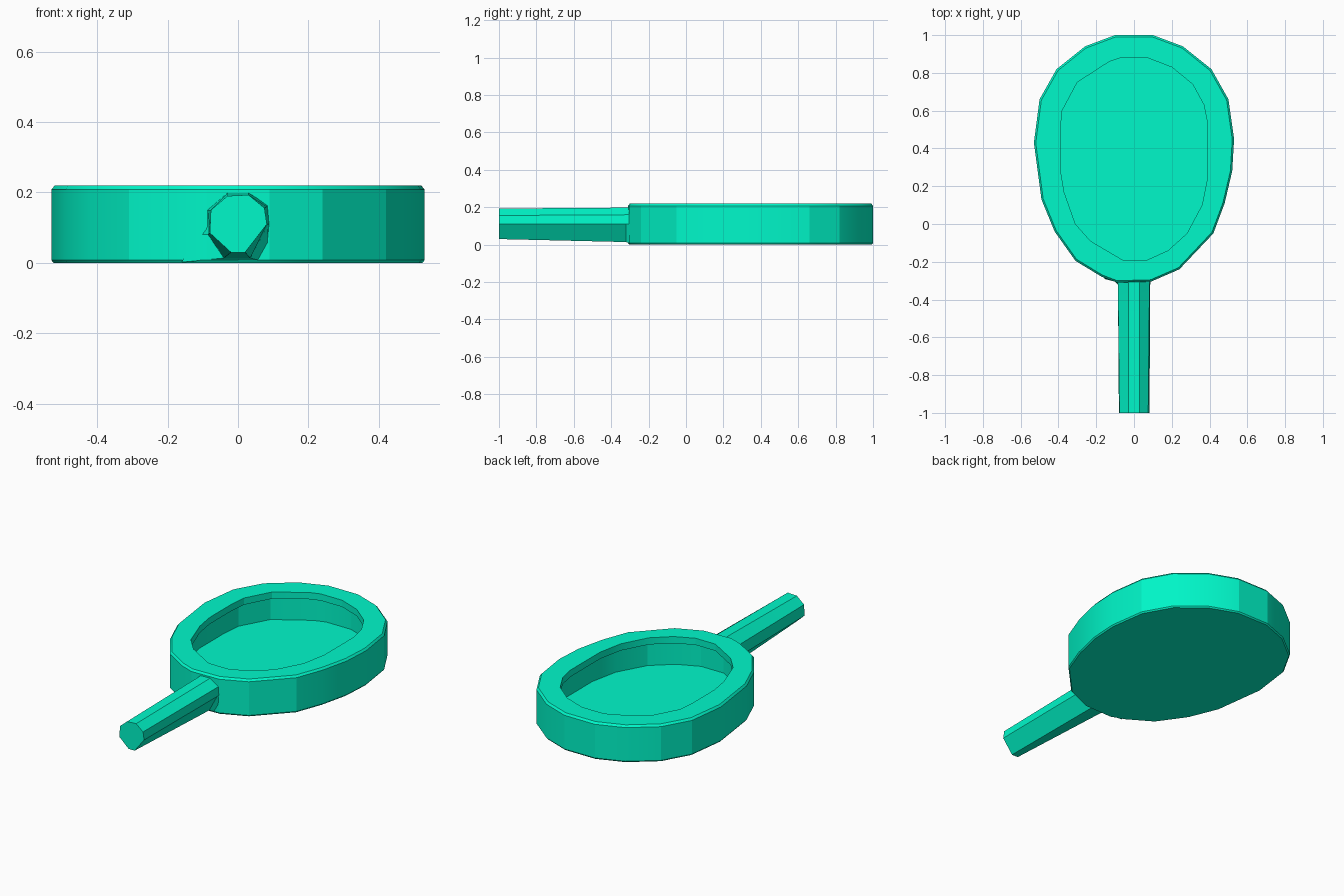
import bpy, bmesh

if "Cube" in bpy.data.objects:
    bpy.data.objects.remove(bpy.data.objects["Cube"])

teal = bpy.data.materials.new("teal")
teal.diffuse_color = (0.0, 0.94, 0.59, 1)
teal.use_nodes = True
teal.node_tree.nodes["Principled BSDF"].inputs["Base Color"].default_value = teal.diffuse_color


def loft(name, rings):
    """Closed solid through rings that all have the same point count."""
    bm = bmesh.new()
    loops = [[bm.verts.new(p) for p in ring] for ring in rings]
    n = len(loops[0])
    for a, b in zip(loops, loops[1:]):
        for i in range(n):
            j = (i + 1) % n
            bm.faces.new((a[i], a[j], b[j], b[i]))
    bm.faces.new(loops[0])
    bm.faces.new(loops[-1])
    bmesh.ops.recalc_face_normals(bm, faces=bm.faces)
    mesh = bpy.data.meshes.new(name)
    bm.to_mesh(mesh)
    bm.free()
    mesh.materials.append(teal)
    obj = bpy.data.objects.new(name, mesh)
    bpy.context.collection.objects.link(obj)
    bpy.context.view_layer.objects.active = obj
    obj.select_set(True)
    bpy.ops.object.shade_smooth_by_angle(angle=0.35)
    obj.select_set(False)
    return obj


def level(outline, z, grow=0.0):
    """Outline at height z, grown or shrunk about the head centre."""
    cy, half_x, half_y = 0.345, 0.53, 0.655
    return [(x * (1 + grow / half_x), cy + (y - cy) * (1 + grow / half_y), z)
            for x, y in outline]


# Oval outlines: right side top to bottom, then left side bottom to top
outer = [(.10, 1), (.26, .94), (.41, .82), (.50, .66), (.53, .45),
         (.52, .28), (.48, .11), (.42, -.05), (.24, -.24), (.09, -.305),
         (-.09, -.31), (-.17, -.28), (-.31, -.195), (-.42, -.04), (-.49, .13),
         (-.53, .43), (-.50, .66), (-.41, .82), (-.26, .94), (-.10, 1)]
inner = [(.07, .88), (.20, .83), (.31, .74), (.37, .63), (.39, .53),
         (.39, .25), (.36, .10), (.28, -.05), (.18, -.14), (.07, -.19),
         (-.06, -.19), (-.23, -.09), (-.31, 0), (-.37, .17), (-.39, .29),
         (-.39, .50), (-.38, .60), (-.30, .75), (-.13, .86), (-.07, .88)]

# Head: bevelled oval shell, its rim overhanging a wider hollow
loft("head", [
    level(outer, 0.0, -0.006), level(outer, 0.008), level(outer, 0.208),
    level(outer, 0.22, -0.010), level(inner, 0.22), level(inner, 0.18),
    level(inner, 0.175, 0.08), level(inner, 0.025, 0.08)])

# Handle: faceted grip, with its lower edge flaring into the head
grip = [(.03, .193), (.075, .156), (.082, .11), (.02, .03),
        (-.02, .03), (-.08, .085), (-.077, .15), (-.03, .19)]
neck = [(.03, .198), (.082, .16), (.086, .11), (.035, .014),
        (-.04, .014), (-.085, .08), (-.085, .15), (-.03, .198)]
flare = [(.03, .20), (.085, .165), (.09, .11), (.08, .002),
         (-.16, .002), (-.12, .08), (-.09, .15), (-.03, .20)]
loft("handle", [[(x, y, z) for x, z in ring] for y, ring in
                ((-1.0, grip), (-0.32, neck), (-0.29, flare), (-0.26, neck))])
